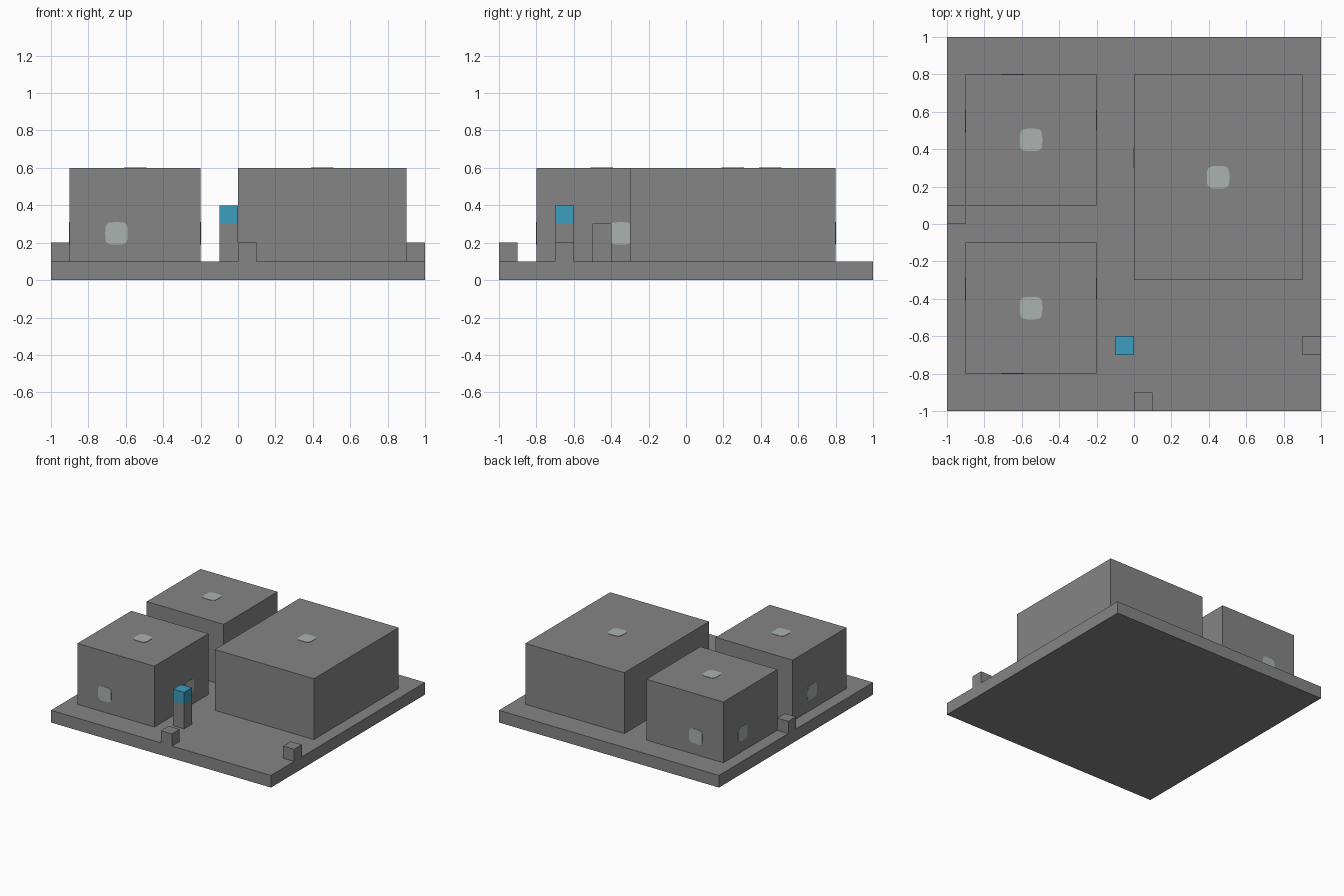
import bpy
import bmesh
import math
from mathutils import Vector, Matrix

cube = bpy.data.objects.get("Cube")
if cube:
    bpy.data.objects.remove(cube, do_unlink=True)


def make_material(name, rgb):
    mat = bpy.data.materials.new(name)
    mat.use_nodes = True
    mat.diffuse_color = (*rgb, 1)
    mat.node_tree.nodes["Principled BSDF"].inputs["Base Color"].default_value = (*rgb, 1)
    return mat


STONE = make_material("stone grey", (0.235, 0.235, 0.235))
GLASS = make_material("pale glass", (0.40, 0.45, 0.43))
BLUE = make_material("bright blue", (0.045, 0.337, 0.527))


def finish(name, bm, mat):
    bmesh.ops.recalc_face_normals(bm, faces=bm.faces)
    mesh = bpy.data.meshes.new(name)
    bm.to_mesh(mesh)
    bm.free()
    mesh.materials.append(mat)
    obj = bpy.data.objects.new(name, mesh)
    bpy.context.collection.objects.link(obj)
    return obj


def box(name, low, high, mat=STONE):
    """Box between two opposite corners."""
    low, high = Vector(low), Vector(high)
    bm = bmesh.new()
    bmesh.ops.create_cube(bm, size=1)
    bmesh.ops.scale(bm, vec=high - low, verts=bm.verts)
    bmesh.ops.translate(bm, vec=(low + high) / 2, verts=bm.verts)
    return finish(name, bm, mat)


def pane(name, centre, normal, beside_door=False):
    """Thin rounded-square window lying on a wall or roof."""
    bm = bmesh.new()
    verts = []
    steps = 24
    for i in range(steps):
        a = math.tau * i / steps
        c, s = math.cos(a), math.sin(a)
        u = math.copysign(0.06 * abs(c) ** 0.5, c)
        v = math.copysign(0.06 * abs(s) ** 0.5, s)
        if beside_door:
            u = max(u, -0.05)
        verts.append(bm.verts.new((u, v, 0)))
    face = bm.faces.new(verts)
    out = bmesh.ops.extrude_face_region(bm, geom=[face])
    top = [g for g in out["geom"] if isinstance(g, bmesh.types.BMVert)]
    bmesh.ops.translate(bm, vec=(0, 0, 0.003), verts=top)
    # Local x runs along the wall, local z points out of it
    n = Vector(normal)
    along = Vector((0, 1, 0)) if n.x else Vector((1, 0, 0))
    turn = Matrix((along, n.cross(along), n)).transposed().to_4x4()
    bmesh.ops.transform(bm, matrix=Matrix.Translation(centre) @ turn, verts=bm.verts)
    return finish(name, bm, GLASS)


def building(name, low, high, door_x, door_side):
    """Block with a doorway cut in one x wall, a window beside it and a skylight."""
    body = box(name, (*low, 0.1), (*high, 0.6))
    mid_x, mid_y = (low[0] + high[0]) / 2, (low[1] + high[1]) / 2
    cutter = box(name + "_door_cutter", (door_x - 0.1, mid_y - 0.05, 0.0),
                 (door_x + 0.1, mid_y + 0.05, 0.3))
    cutter.hide_render = True
    mod = body.modifiers.new("doorway", 'BOOLEAN')
    mod.operation = 'DIFFERENCE'
    mod.solver = 'EXACT'
    mod.object = cutter
    bpy.context.view_layer.objects.active = body
    bpy.ops.object.modifier_apply(modifier=mod.name)
    bpy.data.objects.remove(cutter, do_unlink=True)
    pane(name + "_skylight", (mid_x, mid_y, 0.6), (0, 0, 1))
    pane(name + "_door_window", (door_x, mid_y + 0.1, 0.25), (door_side, 0, 0), True)


# Ground slab
box("ground_slab", (-1, -1, 0), (1, 1, 0.1))

# Large hall
building("large_hall", (0, -0.3), (0.9, 0.8), 0, -1)

# Two small houses, each with a window on the outer end and side walls
for name, y0, end in (("front_house", -0.8, -1), ("back_house", 0.1, 1)):
    building(name, (-0.9, y0), (-0.2, y0 + 0.7), -0.2, 1)
    pane(name + "_side_window", (-0.9, y0 + 0.45, 0.25), (-1, 0, 0))
    pane(name + "_end_window", (-0.65, 0.8 * end, 0.25), (0, end, 0))

# Small blocks along the slab edge
for name, x, y in (("front_edge_block", 0, -1), ("left_edge_block", 0.9, -0.7),
                   ("right_edge_block", -1, 0)):
    box(name, (x, y, 0.1), (x + 0.1, y + 0.1, 0.2))

# Post with a blue cap
box("post", (-0.1, -0.7, 0.1), (0, -0.6, 0.3))
box("post_cap", (-0.1, -0.7, 0.3), (0, -0.6, 0.4), BLUE)
